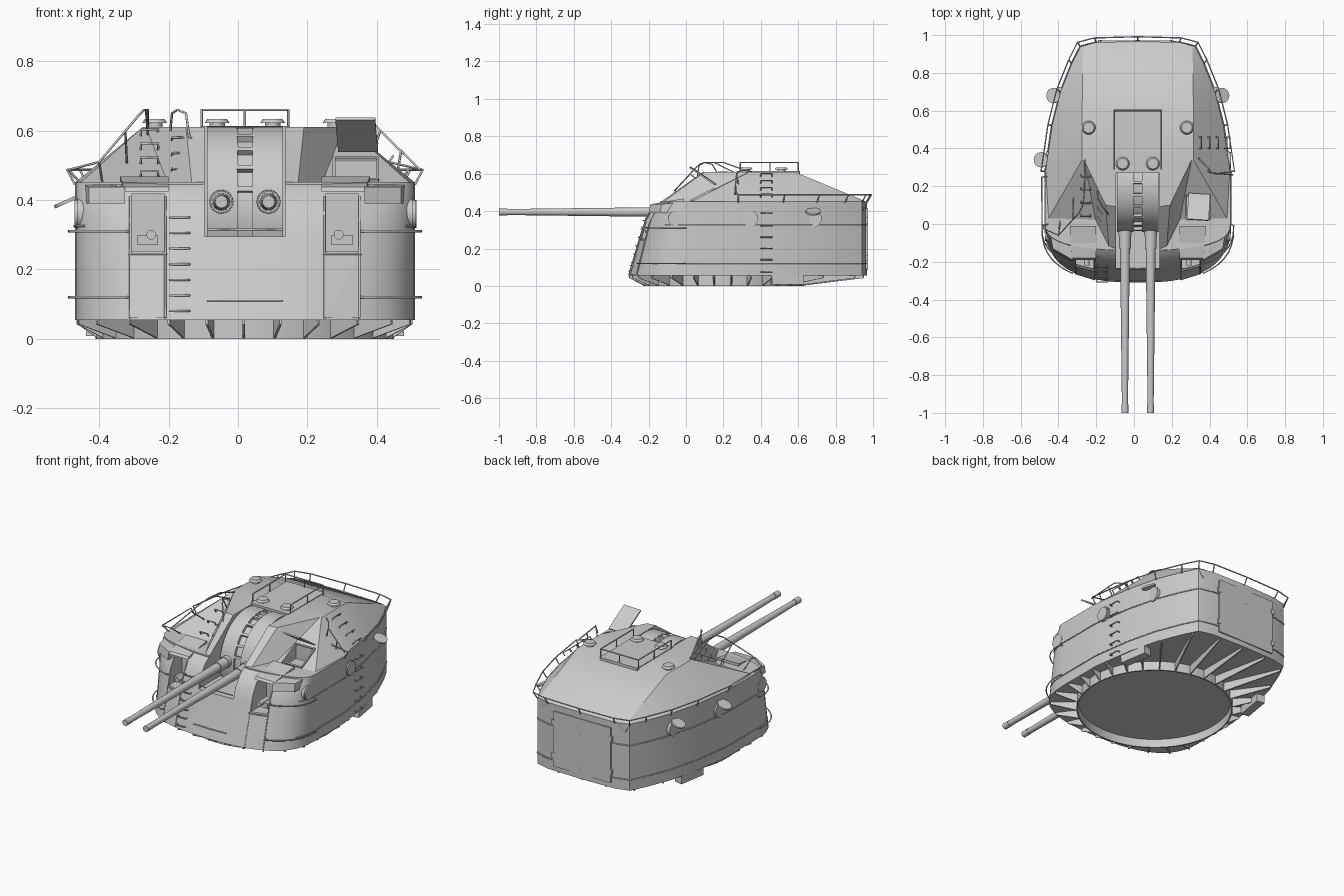
import bpy, bmesh, math
from mathutils import Vector as V

if "Cube" in bpy.data.objects:
    bpy.data.objects.remove(bpy.data.objects["Cube"])

REAR = [(0.0, .49), (.28, .49), (.52, .455), (.70, .41), (.85, .35), (.94, .305), (.962, .22)]

def interp(t, tab):
    for (a, u), (b, v) in zip(tab, tab[1:]):
        if t <= b:
            return u + (v - u) * max(0, t - a) / (b - a)
    return tab[-1][1]

def lean(z):
    return interp(z, [(.055, 1), (.36, .71), (.42, .57), (.445, .45)])

def front(x, z):
    return -.31 * lean(z) * max(0, 1 - (abs(x) / .49) ** 2.6) ** (1 / 2.6)

def side(y):
    return interp(y, REAR)

def half_outline(z):
    pts = []
    for i in range(13):
        a = math.pi / 2 * i / 12
        x = .49 * math.sin(a) ** (2 / 2.6)
        pts.append((x, front(x, z)))
    return pts + [(x, y) for y, x in REAR[1:]] + [(0, .968)]

def outline(z, off=0):
    h = half_outline(z)
    loop = h + [(-x, y) for x, y in h[-2:0:-1]]
    return [V((x * (1 + off / .49), .33 + (y - .33) * (1 + off / .6), z)) for x, y in loop]

def mesh(name, verts, faces):
    me = bpy.data.meshes.new(name)
    me.from_pydata([tuple(v) for v in verts], [], faces)
    ob = bpy.data.objects.new(name, me)
    bpy.context.collection.objects.link(ob)
    return ob

def hull(name, pts):
    ob = mesh(name, pts, [])
    bm = bmesh.new()
    bm.from_mesh(ob.data)
    r = bmesh.ops.convex_hull(bm, input=bm.verts)
    bmesh.ops.delete(bm, geom=list({g for g in r['geom_interior'] + r['geom_unused']
                                    if isinstance(g, bmesh.types.BMVert)}), context='VERTS')
    bmesh.ops.recalc_face_normals(bm, faces=bm.faces)
    bm.to_mesh(ob.data)
    bm.free()
    return ob

def box(name, c, s, rx=0, rz=0):
    bpy.ops.mesh.primitive_cube_add(size=1, location=c, rotation=(rx, 0, rz))
    ob = bpy.context.object
    ob.name, ob.scale = name, s
    return ob

def cyl(name, a, b, r1, r2=None, n=24):
    a, b = V(a), V(b)
    bpy.ops.mesh.primitive_cone_add(vertices=n, radius1=r1, radius2=r1 if r2 is None else r2,
                                    depth=(b - a).length, location=(a + b) / 2)
    ob = bpy.context.object
    ob.name = name
    ob.rotation_euler = (b - a).to_track_quat('Z', 'Y').to_euler()
    smooth(ob)
    return ob

def tubes(name, paths, r=.0035):
    cu = bpy.data.curves.new(name, 'CURVE')
    cu.dimensions, cu.bevel_depth, cu.bevel_resolution = '3D', r, 1
    cu.use_fill_caps = True
    for p in paths:
        sp = cu.splines.new('POLY')
        sp.points.add(len(p) - 1)
        for q, c in zip(sp.points, p):
            q.co = (*c, 1)
    bpy.context.collection.objects.link(bpy.data.objects.new(name, cu))

def smooth(ob):
    bpy.ops.object.select_all(action='DESELECT')
    ob.select_set(True)
    bpy.context.view_layer.objects.active = ob
    bpy.ops.object.shade_smooth_by_angle(angle=math.radians(25))

# Armoured body, lofted from plan outlines
levels = [.055, .2, .30, .36, .42, .445, .452]
rings = [outline(z) for z in levels]
n = len(rings[0])
faces = [(k*n + i, k*n + (i+1) % n, (k+1)*n + (i+1) % n, (k+1)*n + i)
         for k in range(len(levels) - 1) for i in range(n)]
faces += [tuple(range(n))[::-1], tuple(range((len(levels)-1)*n, len(levels)*n))]
body = mesh("body", [v for r in rings for v in r], faces)

# Faceted roof and the two cheeks beside the gun slot
pts = []
for s in (1, -1):
    pts += [(s*.295, .34, .61), (s*.295, .58, .61), (s*.29, .93, .465), (s*.478, .02, .447),
            (s*.2, -.02, .43), (s*.478, .02, .40), (s*.28, .95, .40)]
    pts += [(s*x, y, .45) for y, x in REAR[1:]]
roof = hull("roof", pts)
cheeks = [hull("cheek", [(s*x, y, z) for x, y, z in
          [(.10, .09, .61), (.17, .10, .61), (.285, .34, .61), (.10, .36, .61), (.10, -.18, .42),
           (.15, -.16, .42), (.23, 0, .42), (.30, .34, .42), (.10, .36, .40), (.10, -.18, .38)]])
          for s in (1, -1)]

# Openings: gun slot, two sight ports, one roof hatch
cutters = [box("slot_cutter", (0, -.06, .55), (.232, .66, .51))]
cutters += [box("port_cutter", (s*.28, -.22, .335), (.095, .26, .165)) for s in (1, -1)]
cutters += [box("hatch_cutter", (.32, .09, .55), (.12, .12, .24))]
for ob in [body, roof] + cheeks:
    bpy.context.view_layer.objects.active = ob
    for c in cutters:
        m = ob.modifiers.new("cut", 'BOOLEAN')
        m.operation, m.object, m.solver = 'DIFFERENCE', c, 'EXACT'
        bpy.ops.object.modifier_apply(modifier=m.name)
    smooth(ob)
for c in cutters:
    bpy.data.objects.remove(c)

# Open base ring and radial gussets below the body
N = 64
ring = [(math.cos(2*math.pi*i/N), math.sin(2*math.pi*i/N)) for i in range(N)]
levels = [(.43, .056), (.43, .0), (.422, .0), (.422, .05)]
ob = mesh("base_ring", [(r*c, .2 + r*d, z) for r, z in levels for c, d in ring],
          [(k*N + i, k*N + (i+1) % N, (k+1)*N + (i+1) % N, (k+1)*N + i) for k in range(3) for i in range(N)]
          + [tuple(range(3*N, 4*N))])
smooth(ob)
gv, gf = [], []
for i in range(30):
    a = 2 * math.pi * (i + .5) / 30
    dx, dy, r = math.cos(a), math.sin(a), .43
    while True:
        x, y = r * dx, .2 + r * dy
        if y > .96 or abs(x) > side(y) or (y < 0 and y < front(x, .055)):
            break
        r += .004
    p, q = (.428 * dx, .2 + .428 * dy), ((r - .01) * dx, .2 + (r - .01) * dy)
    gf.append(tuple(range(len(gv), len(gv) + 4)))
    gv += [(*p, .06), (*q, .06), (*q, .042), (*p, .002)]
mesh("gussets", gv, gf).modifiers.new("thick", 'SOLIDIFY').thickness = .007
for s in (1, -1):
    box("base_block", (s*.42, .54, .033), (.05, .17, .05), rz=s*.16)

# Mantlet drum and twin guns
for s in (1, -1):
    cyl("mantlet", (s*.022, .2, .37), (s*.11, .2, .37), .242, n=64)
    x = s*.068
    cyl("gun_collar", (x, 0, .395), (x, -.06, .395), .036, .034, 16)
    cyl("gun_sleeve", (x, -.05, .395), (x, -.13, .395), .031)
    cyl("gun_barrel", (x, -.12, .395), (x, -.96, .395), .026, .016)
    cyl("gun_muzzle", (x, -.955, .395), (x, -1, .395), .018)
cyl("mantlet_core", (-.03, .2, .37), (.03, .2, .37), .225, n=64)
for i in range(6):
    a = math.radians(15 + i * 16)
    box("mantlet_clamp", (0, .2 - .232*math.cos(a), .37 + .232*math.sin(a)), (.05, .022, .014), -a)

# Roof fittings: flush centre panel, vents, hatch lid and frame
box("roof_panel", (0, .44, .606), (.25, .34, .016)).modifiers.new("round", 'BEVEL').width = .006
for x, y in [(-.26, .51), (.26, .51), (-.08, .32), (.08, .32)]:
    cyl("vent_stem", (x, y, .60), (x, y, .625), .022)
    cyl("vent_cap", (x, y, .622), (x, y, .634), .036, .028)
box("hatch_lid", (.322, .09, .588), (.115, .165, .008), -math.radians(34), -.06)
for dx, dy, sx, sy in [(.063, 0, .008, .13), (-.063, 0, .008, .13), (0, .063, .13, .008), (0, -.063, .13, .008)]:
    box("hatch_frame", (.32 + dx, .09 + dy, .483 + dy*.5), (sx, sy, .02), .47)

# Sight ports: hoods, apron panels and sights
for s in (1, -1):
    hull("port_hood", [(s*x, y, z) for x, y, z in
         [(.22, -.19, .425), (.35, -.19, .425), (.22, -.18, .438), (.35, -.18, .438),
          (.22, -.01, .44), (.36, -.01, .44), (.22, -.01, .468), (.36, -.01, .468)]])
    hull("side_hood", [(s*x, y, z) for x, y, z in
         [(.345, -.20, .39), (.45, -.14, .39), (.345, -.19, .437), (.45, -.13, .437),
          (.345, .02, .39), (.475, .02, .39), (.345, .02, .452), (.475, .02, .452)]])
    f = [(s*x, front(x, z) - .006 + d, z) for x in (.23, .33) for z in (.06, .245) for d in (0, .02)]
    hull("port_apron", f)
    box("sight_box", (s*.28, -.16, .285), (.06, .06, .03))
    cyl("sight_scope", (s*.27, -.13, .30), (s*.27, -.22, .30), .014)
    tubes("port_frame", [[(s*.23, front(.23, z) - .004, z) for z in (.06, .25, .34, .41)],
                         [(s*.33, front(.33, z) - .004, z) for z in (.06, .25, .34, .41)],
                         [(s*x, front(x, .245) - .008, .245) for x in (.225, .28, .335)]])

# Porthole lids on the sides, some swung open
for s in (1, -1):
    for y, opened in [(-.05, False), (.34, s < 0), (.68, True)]:
        x = .475 if y < 0 else side(y) - .003
        cyl("port_rim", (s*(x - .01), y, .36), (s*(x + .008), y, .36), .045)
        if opened:
            cyl("port_lid", (s*(x + .032), y, .392), (s*(x + .036), y, .401), .04)
        else:
            cyl("port_lid", (s*x, y, .36), (s*(x + .016), y, .36), .04)

# Rear door
box("rear_door", (-.01, .965, .25), (.38, .014, .33)).modifiers.new("round", 'BEVEL').width = .005
for s in (1, -1):
    for z in (.15, .35):
        box("door_hinge", (s*.19 - .01, .966, z), (.02, .016, .03))

# Seam bars around the body
for z in (.12, .325):
    loop = outline(z, .002)
    tubes("seam_bar", [loop[9:-8], [(x, front(x, z - .01) - .004, z - .01) for x in (-.11, 0, .11)]], .003)

# Rear guard rail with posts, its right end turning in to the roof
top, foot = outline(.487, .022), outline(.445, .0)
ids = range(13, n - 12)
tubes("rear_rail", [[(.37, .26, .52)] + [top[i] for i in ids]] + [[foot[i], top[i]] for i in ids])

# Corner grab rails low and high at the front
for z in (.12, .31):
    loop, base = outline(z, .018), outline(z, 0)
    for idx in (range(5, 13), range(n - 12, n - 4)):
        tubes("grab_rail", [[base[idx[0]]] + [loop[i] for i in idx] + [base[idx[-1]]]])

# Sloping shoulder rails, cheek rail and roof centre rail
tubes("left_shoulder_rail", [
    [(-.475, .25, .45), (-.508, .25, .487), (-.508, -.02, .487), (-.42, -.06, .51), (-.31, .06, .64),
     (-.29, .10, .66), (-.28, .20, .66), (-.28, .34, .61)],
    [(-.508, -.02, .487), (-.475, .0, .45)], [(-.42, -.06, .51), (-.41, .02, .445)],
    [(-.345, .02, .60), (-.34, .14, .505)], [(-.285, .15, .66), (-.28, .29, .59)]])
tubes("right_shoulder_rail", [
    [(.505, .26, .487), (.39, .27, .60), (.37, .30, .62), (.32, .35, .61)],
    [(.45, .265, .54), (.44, .27, .485)], [(.39, .27, .60), (.37, .28, .54)]])
tubes("cheek_rail", [[(-.215, .17, .60), (-.21, .14, .65), (-.195, .10, .66), (-.17, .07, .65), (-.16, .06, .58)]])
loop = [(-.125, .29, .66), (-.125, .60, .66), (.125, .60, .66), (.125, .29, .66)]
tubes("roof_rail", [loop[:2], loop[2:], loop[1:3]] +
      [[p, (p[0], p[1], .61)] for p in loop + [(0, .60, .66), (-.125, .45, .66), (.125, .45, .66)]])

# Ladder rungs: front wall, left shoulder, right side and roof
def rung(a, b, out):
    a, b, o = V(a), V(b), V(out)
    return [a, a + o, b + o, b]
rungs = [rung((-.215, front(.2, z), z), (-.16, front(.2, z), z), (0, -.015, 0))
         for z in [.08 + .045 * i for i in range(7)]]
rungs += [rung((-.21, .0 + .05*i, .43 + .045*i), (-.155, -.05 + .04*i, .43 + .045*i), (0, -.02, .015)) for i in range(4)]
rungs += [rung((-.30, .05 + .07*i, .465 + .04*i), (-.25, .05 + .07*i, .465 + .04*i), (0, -.01, .018)) for i in range(4)]
rungs += [rung((side(.43), .40, z), (side(.43), .46, z), (.02, 0, 0)) for z in (.075, .14, .2, .26, .32, .39)]
rungs += [rung((.325 + .045*i, .40, .585 - .037*i), (.325 + .045*i, .46, .585 - .037*i), (.012, 0, .016)) for i in range(4)]
tubes("ladder_rungs", rungs)

# The mount sits slightly to the right of centre
for ob in bpy.context.collection.objects:
    ob.location.x += .02
